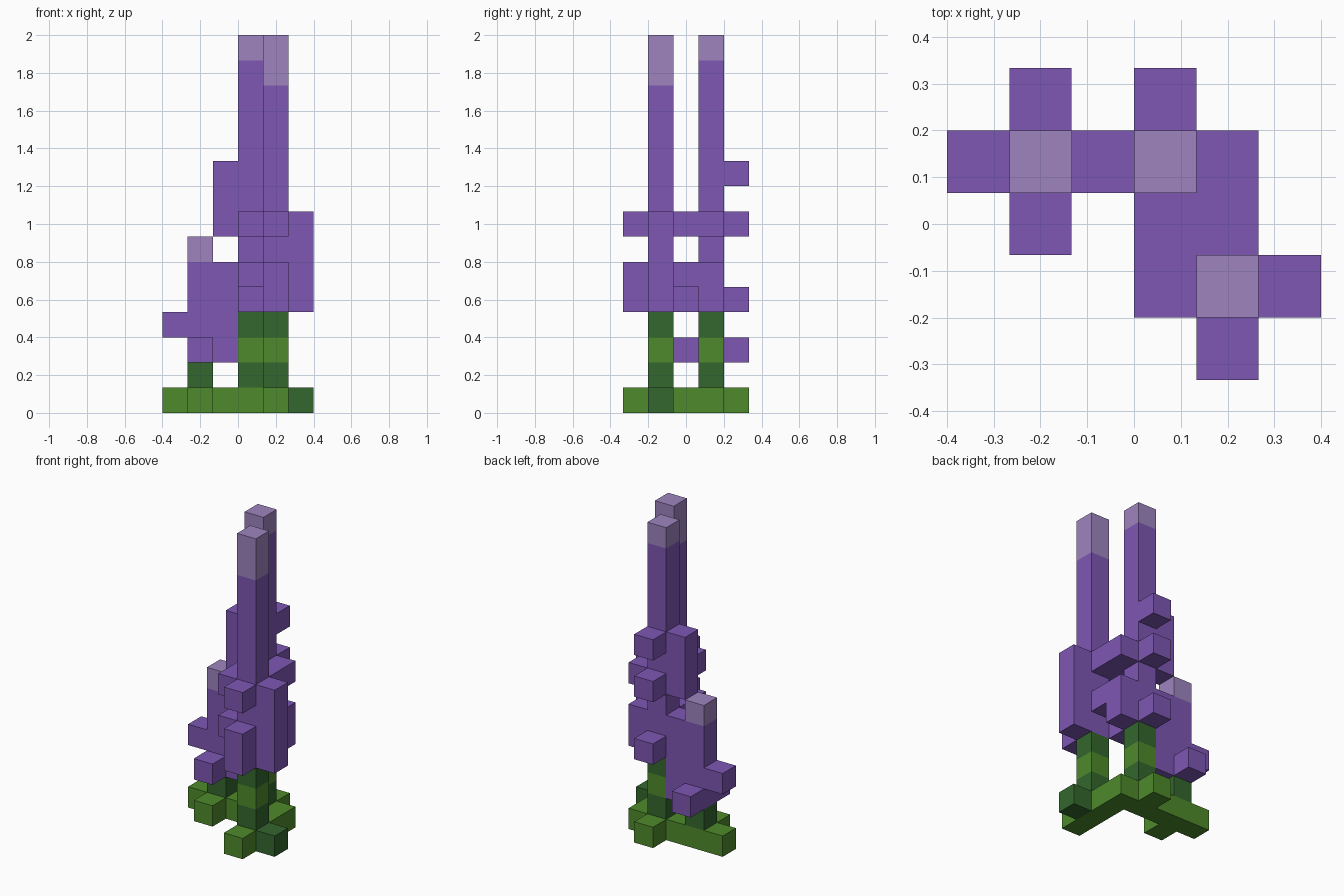
import bpy
import bmesh
import math
from mathutils import Vector

cube = bpy.data.objects.get("Cube")
if cube:
    bpy.data.objects.remove(cube, do_unlink=True)

U = 2 / 15  # size of one block


def material(name, rgb):
    m = bpy.data.materials.new(name)
    m.use_nodes = True
    m.diffuse_color = (*rgb, 1)
    m.node_tree.nodes["Principled BSDF"].inputs["Base Color"].default_value = (*rgb, 1)
    return m


purple = material("purple", (0.209, 0.095, 0.456))
lilac = material("pale lilac", (0.342, 0.231, 0.521))
green = material("leaf green", (0.076, 0.254, 0.024))
dark = material("dark green", (0.033, 0.136, 0.027))
palette = [purple, lilac, green, dark]

cells = {}  # block position -> (part, material)


def box(part, mat, x, y, z, nx=1, ny=1, nz=1):
    for i in range(x, x + nx):
        for j in range(y, y + ny):
            for k in range(z, z + nz):
                cells[i, j, k] = (part, mat)


# Leaves on the ground
box("ground_leaves", green, 0, 3, 0, nx=5)
box("ground_leaves", green, 4, 0, 0, ny=3)
box("ground_leaves", green, 1, 2, 0)
box("ground_leaves", green, 3, 4, 0)
box("ground_leaves", dark, 5, 1, 0)

# Two tall flower spikes with banded stems
for part, x, y, tip in (("front_spike", 4, 1, 2), ("back_spike", 3, 3, 1)):
    box(part, dark, x, y, 1, nz=3)
    box(part, green, x, y, 2)
    box(part, purple, x, y, 4, nz=11 - tip)
    box(part, lilac, x, y, 15 - tip, nz=tip)

# Short flower spike
box("short_spike", dark, 1, 3, 1)
box("short_spike", purple, 1, 3, 2, nz=4)
box("short_spike", lilac, 1, 3, 6)

# Petals around the short spike
box("short_petals", purple, 2, 3, 2, nz=4)
box("short_petals", purple, 0, 3, 3)
for y in (2, 4):
    box("short_petals", purple, 1, y, 2)

# Petals around the front spike
box("front_petals", purple, 5, 1, 4, nz=4)
box("front_petals", purple, 4, 0, 4, nz=2)
box("front_petals", purple, 4, 0, 7)
for z in (5, 7):
    box("front_petals", purple, 3, 1, z)
    box("front_petals", purple, 3, 2, z, nx=2)

# Petals around the back spike
box("back_petals", purple, 3, 2, 4)
box("back_petals", purple, 4, 3, 4, nz=2)
box("back_petals", purple, 4, 3, 7)
box("back_petals", purple, 2, 3, 7, nz=3)
for z in (4, 7, 9):
    box("back_petals", purple, 3, 4, z)


def build(part):
    """Make one object from the outer faces of the part's blocks."""
    bm = bmesh.new()
    for pos, (owner, mat) in cells.items():
        if owner != part:
            continue
        centre = Vector(pos) + Vector((0.5, 0.5, 0.5))
        for axis in range(3):
            for sign in (-1, 1):
                n = Vector((0, 0, 0))
                n[axis] = sign
                if tuple(int(c) for c in Vector(pos) + n) in cells:
                    continue
                a = Vector((0, 0, 0))
                a[(axis + 1) % 3] = 1
                b = n.cross(a)
                corners = [centre + (n + a * s + b * t) / 2
                           for s, t in ((-1, -1), (1, -1), (1, 1), (-1, 1))]
                face = bm.faces.new([bm.verts.new((c - Vector((3, 2.5, 0))) * U)
                                     for c in corners])
                face.material_index = palette.index(mat)
    bmesh.ops.remove_doubles(bm, verts=bm.verts[:], dist=U / 100)
    bmesh.ops.dissolve_limit(bm, angle_limit=math.radians(1), verts=bm.verts[:],
                             edges=bm.edges[:], delimit={'MATERIAL'})
    mesh = bpy.data.meshes.new(part)
    bm.to_mesh(mesh)
    bm.free()
    for m in palette:
        mesh.materials.append(m)
    bpy.context.collection.objects.link(bpy.data.objects.new(part, mesh))


for part in sorted({owner for owner, _ in cells.values()}):
    build(part)
